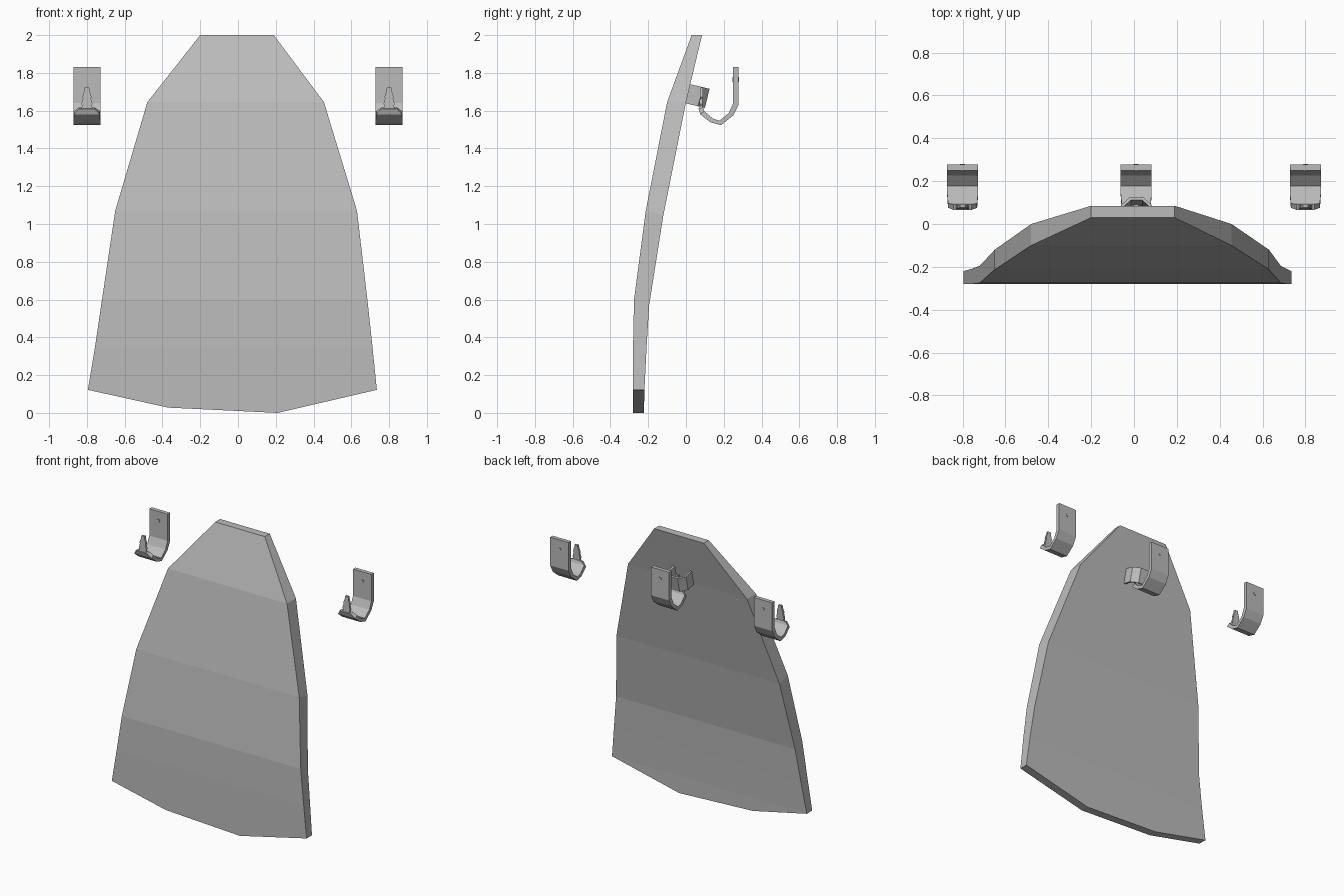
import bpy, bmesh, math
from mathutils import Vector

if "Cube" in bpy.data.objects:
    bpy.data.objects.remove(bpy.data.objects["Cube"])

grey = bpy.data.materials.new("plain_grey")
grey.diffuse_color = (0.5, 0.5, 0.5, 1)
grey.use_nodes = True
grey.node_tree.nodes["Principled BSDF"].inputs["Base Color"].default_value = grey.diffuse_color


def finish(bm, name):
    bmesh.ops.recalc_face_normals(bm, faces=bm.faces[:])
    me = bpy.data.meshes.new(name)
    bm.to_mesh(me)
    bm.free()
    me.materials.append(grey)
    ob = bpy.data.objects.new(name, me)
    bpy.context.collection.objects.link(ob)
    return ob


def loft(name, sections):
    """Solid through a row of closed cross-sections."""
    bm = bmesh.new()
    rings = [[bm.verts.new(p) for p in s] for s in sections]
    n = len(rings[0])
    for a, b in zip(rings, rings[1:]):
        for i in range(n):
            j = (i + 1) % n
            bm.faces.new((a[i], a[j], b[j], b[i]))
    bm.faces.new(rings[0])
    bm.faces.new(rings[-1])
    return finish(bm, name)


# Bent panel: rows of (left x, right x, front y, front z, back y, back z)
rows = [(-.20, .19, .03, 2.0, .085, 2.0),
        (-.48, .455, -.10, 1.645, 0, 1.645),
        (-.65, .63, -.213, 1.07, -.12, 1.045),
        (-.72, .685, -.275, .60, -.195, .57),
        (-.757, .712, -.28, .35, -.209, .34),
        (-.795, .735, -.28, .122, -.22, .122)]
bm = bmesh.new()
grid = []
for l, r, fy, fz, by, bz in rows:
    grid.append([bm.verts.new(p) for p in
                 ((l, fy, fz), (r, fy, fz), (r, by, bz), (l, by, bz))])
for a, b in zip(grid, grid[1:]):
    for i in range(4):
        j = (i + 1) % 4
        bm.faces.new((a[i], a[j], b[j], b[i]))
bm.faces.new(grid[0])
# Angled bottom hem
hem = ((-.37, .028), (.21, 0))
hf = [bm.verts.new((x, -.28, z)) for x, z in hem]
hb = [bm.verts.new((x, -.222, z)) for x, z in hem]
fl, fr, br, bl = grid[-1]
front = [fl, hf[0], hf[1], fr]
back = [bl, hb[0], hb[1], br]
bm.faces.new(front)
bm.faces.new(back)
for i in range(3):
    bm.faces.new((front[i], front[i + 1], back[i + 1], back[i]))
finish(bm, "bent_panel")

# Hook strip side profile: outer and inner (y, z) pairs with half width
outer = [(.278, 1.83), (.278, 1.63), (.25, 1.575), (.185, 1.523),
         (.13, 1.538), (.076, 1.58), (.066, 1.61)]
inner = [(.25, 1.83), (.25, 1.64), (.227, 1.588), (.178, 1.547),
         (.142, 1.558), (.097, 1.598), (.09, 1.617)]
half = [.072] * 5 + [.068, .042]
# Toothed tang: half width, z
tang = [(.036, 1.60), (.025, 1.625), (.03, 1.635), (.021, 1.665),
        (.025, 1.672), (.014, 1.705), (.012, 1.722)]

for side, cx in (("left", -.80), ("middle", .01), ("right", .80)):
    loft(side + "_hook_strip",
         [[(cx - w, *o), (cx + w, *o), (cx + w, *i), (cx - w, *i)]
          for o, i, w in zip(outer, inner, half)])
    loft(side + "_hook_tang",
         [[(cx - w, .07 + (z - 1.6) * .05, z), (cx + w, .07 + (z - 1.6) * .05, z),
           (cx + w, .085 + (z - 1.6) * .05, z), (cx - w, .085 + (z - 1.6) * .05, z)]
          for w, z in tang])
    # Small fixing dimple through the plate
    ring = [(cx + .012 * math.cos(k * math.pi / 4), 1.765 + .012 * math.sin(k * math.pi / 4))
            for k in range(8)]
    loft(side + "_hook_rivet", [[(x, y, z) for x, z in ring] for y in (.246, .281)])

# Belt loop standing square to the back of the panel
out = Vector((0, 1, -.24)).normalized()
up = Vector((0, .24, 1)).normalized()
base = Vector((.012, -.012, 1.695))
loop_out = [(-.073, 0), (-.073, .09), (-.032, .128), (.032, .128), (.073, .09), (.073, 0)]
loop_in = [(-.06, 0), (-.06, .084), (-.027, .114), (.027, .114), (.06, .084), (.06, 0)]


def place(p, h):
    return base + Vector((p[0], 0, 0)) + out * p[1] + up * h


loft("panel_loop", [[place(o, -.052), place(o, .052), place(i, .052), place(i, -.052)]
                    for o, i in zip(loop_out, loop_in)])
